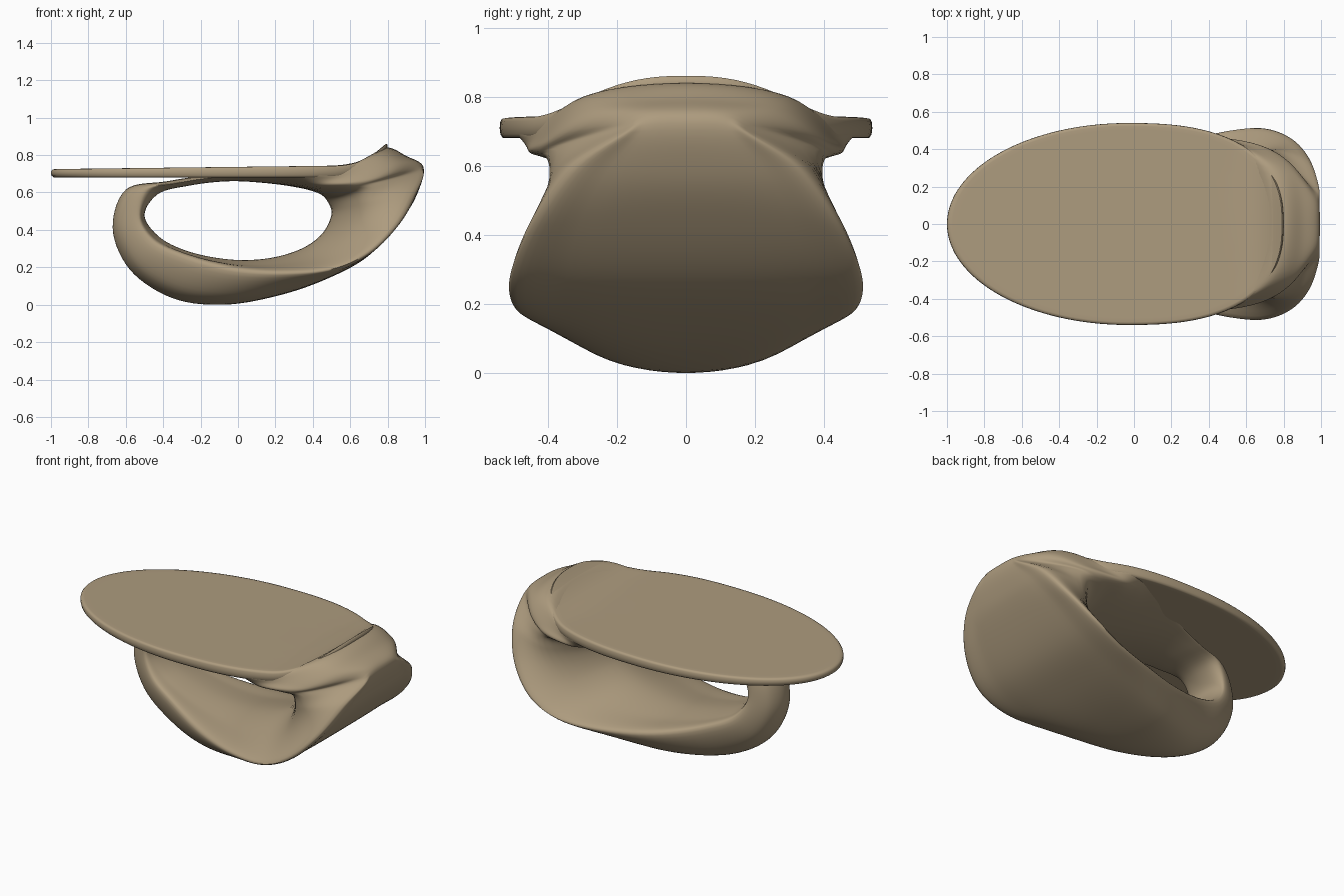
import bpy, bmesh, math
from mathutils import Vector

cube = bpy.data.objects.get("Cube")
if cube:
    bpy.data.objects.remove(cube, do_unlink=True)

tan = bpy.data.materials.new("warm_tan")
tan.use_nodes = True
colour = (0.42, 0.33, 0.21, 1)
tan.diffuse_color = colour
tan.node_tree.nodes["Principled BSDF"].inputs["Base Color"].default_value = colour


def smooth_closed(points, steps):
    """Closed centripetal spline through the points."""
    count = len(points)
    gaps = [max((points[(i + 1) % count] - points[i]).length, 0.0001) ** 0.5 for i in range(count)]
    slopes = []
    for i in range(count):
        before, after = gaps[i - 1], gaps[i]
        into = (points[i] - points[i - 1]) / before
        out = (points[(i + 1) % count] - points[i]) / after
        slopes.append((into * after + out * before) / (before + after))
    result = []
    for i in range(count):
        k = (i + 1) % count
        start, end = slopes[i] * gaps[i], slopes[k] * gaps[i]
        for s in range(steps):
            t = s / steps
            ease = t * t * (3 - 2 * t)
            result.append(points[i].lerp(points[k], ease)
                          + start * (t * (1 - t) ** 2) - end * (t * t * (1 - t)))
    return result


def build_rings(name, rings, looped, angle):
    """Skin a series of closed rings; join the ends or cap them."""
    bm = bmesh.new()
    grid = [[bm.verts.new(p) for p in ring] for ring in rings]
    count = len(grid)
    for i in range(count if looped else count - 1):
        lower, upper = grid[i], grid[(i + 1) % count]
        for j in range(len(lower)):
            k = (j + 1) % len(lower)
            bm.faces.new((lower[j], lower[k], upper[k], upper[j]))
    if not looped:
        bm.faces.new(grid[0])
        bm.faces.new(grid[-1])
    bmesh.ops.recalc_face_normals(bm, faces=bm.faces)
    mesh = bpy.data.meshes.new(name)
    bm.to_mesh(mesh)
    bm.free()
    mesh.materials.append(tan)
    obj = bpy.data.objects.new(name, mesh)
    bpy.context.collection.objects.link(obj)
    bpy.ops.object.select_all(action='DESELECT')
    obj.select_set(True)
    bpy.context.view_layer.objects.active = obj
    bpy.ops.object.shade_smooth_by_angle(angle=math.radians(angle))


# Oval top: blunter at +x, with the end curling up into a lip
CENTRE_X = -0.03


def outline(angle):
    c, s = math.cos(angle), math.sin(angle)
    length, power = (0.83, 2.5) if c > 0 else (0.97, 2)
    x = math.copysign(abs(c) ** (2 / power), c) * length
    y = math.copysign(abs(s) ** (2 / power), s) * 0.54
    return x, y


def top_ring(scale, height):
    ring = []
    for i in range(128):
        x, y = outline(math.tau * i / 128)
        x, y = CENTRE_X + x * scale, y * scale
        lift = 0.125 * (max(0, x - 0.5) / 0.3) ** 2.5
        bottom, top = 0.68, 0.725 + 0.012 * (x + 1)
        ring.append(Vector((x, y, bottom + (top - bottom) * height + lift)))
    return ring


inner = [0.1, 0.4, 0.6, 0.7, 0.8, 0.87, 0.93, 0.97]
rings = [top_ring(s, 0) for s in inner]
rings += [top_ring(s, h) for s, h in ((0.985, 0.03), (0.996, 0.2), (1, 0.5), (0.998, 0.8), (0.99, 0.97))]
rings += [top_ring(s, 1) for s in reversed(inner)]
build_rings("oval_top", rings, False, 70)

# Looped base stations: hole edge x, z; side rim x, y, z; outer face x, z; waist half width
stations = [
    # underside, sweeping out to the broad shell
    (-.28, .29, -.3, .23, .265, -.35, .035, .14),
    (-.02, .24, -.02, .34, .19, -.08, 0, .18),
    (.2, .255, .27, .44, .17, .22, .05, .25),
    (.36, .31, .52, .5, .195, .48, .14, .29),
    (.45, .38, .7, .51, .28, .69, .255, .33),
    (.49, .45, .85, .45, .43, .86, .435, .36),
    (.5, .5, .945, .33, .6, .955, .585, .385),
    # tip of the shell and saddle up to the lip
    (.48, .55, .98, .17, .71, .99, .74, .4),
    (.45, .585, .78, .37, .69, .9, .795, .42),
    (.39, .61, .54, .44, .68, .79, .84, .45),
    # band under the top
    (.3, .63, .38, .49, .695, .58, .71, .42),
    (.15, .65, .15, .4, .69, .2, .71, .27),
    (-.05, .66, -.08, .26, .685, -.1, .7, .17),
    (-.27, .635, -.33, .18, .65, -.38, .66, .13),
    # narrow bend at the far end
    (-.43, .59, -.49, .15, .61, -.6, .615, .12),
    (-.5, .48, -.53, .15, .46, -.67, .41, .12),
    (-.43, .37, -.46, .18, .345, -.58, .19, .12),
]


def section(ix, iz, rx, ry, rz, ox, oz, waist):
    hole, rim, outer = Vector((ix, 0, iz)), Vector((rx, ry, rz)), Vector((ox, 0, oz))
    side = hole.lerp(rim, 0.4)
    side.y = waist
    back = outer.lerp(rim, 0.25)
    back.y = ry * 0.68
    half = [side, rim, back]
    mirrored = [Vector((p.x, -p.y, p.z)) for p in reversed(half)]
    return [hole] + half + [outer] + mirrored


sections = [section(*s) for s in stations]
strands = [smooth_closed(list(strand), 7) for strand in zip(*sections)]
rings = [smooth_closed(list(ring), 7) for ring in zip(*strands)]
build_rings("looped_base", rings, True, 70)
